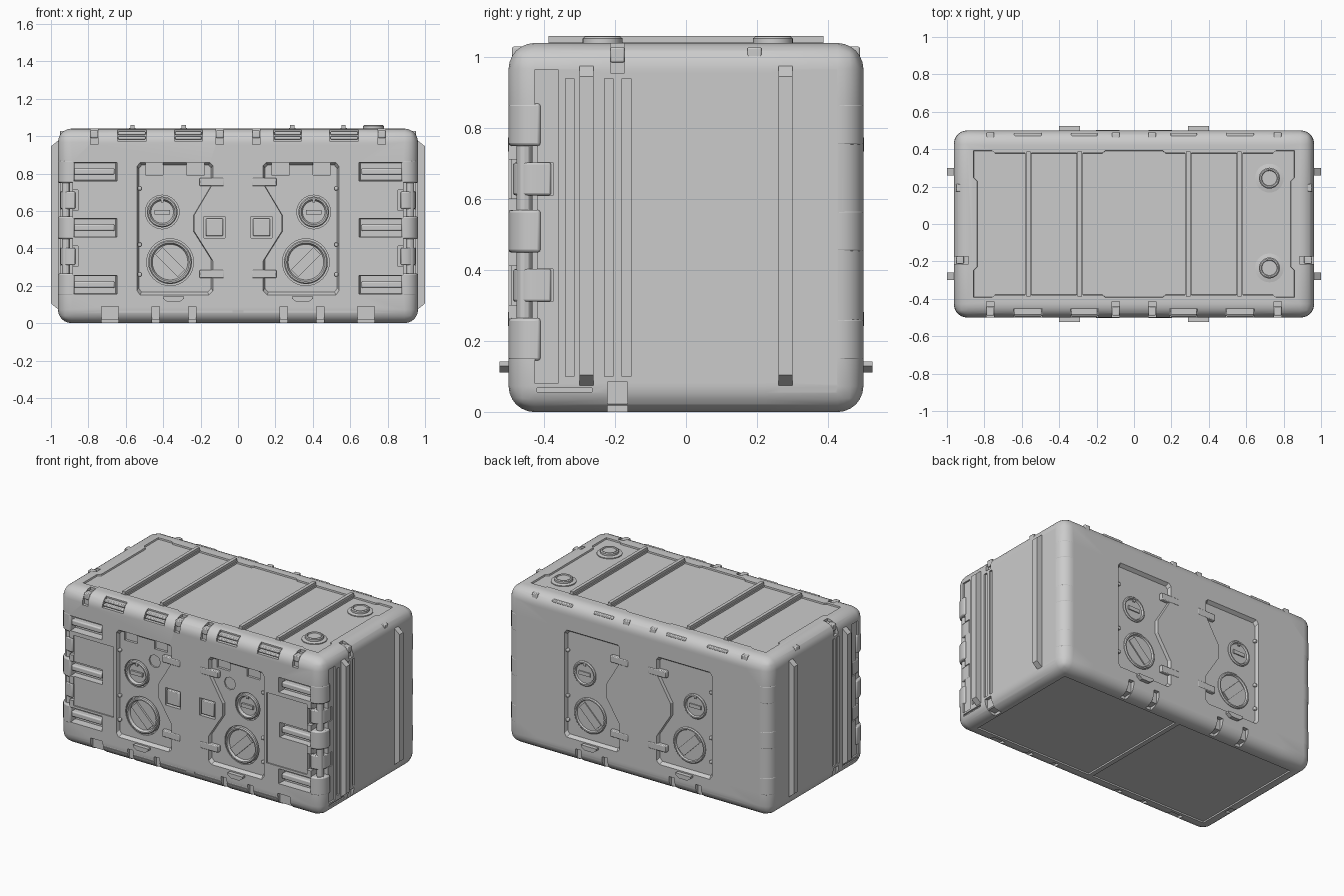
import bpy, bmesh
from math import cos, sin, pi, radians

if "Cube" in bpy.data.objects:
    bpy.data.objects.remove(bpy.data.objects["Cube"])


def axis_point(axis, u, v, d):
    return {'x': (d, u, v), 'y': (u, d, v), 'z': (u, v, d)}[axis]


def prism(bm, pts, axis, d0, d1, scale=1.0):
    """Extrude a 2D profile along an axis, optionally tapering towards d1."""
    us, vs = [p[0] for p in pts], [p[1] for p in pts]
    cu, cv = (min(us) + max(us)) / 2, (min(vs) + max(vs)) / 2
    a = [bm.verts.new(axis_point(axis, u, v, d0)) for u, v in pts]
    b = [bm.verts.new(axis_point(axis, cu + (u - cu) * scale, cv + (v - cv) * scale, d1)) for u, v in pts]
    bm.faces.new(a)
    bm.faces.new(b[::-1])
    for i in range(len(pts)):
        j = (i + 1) % len(pts)
        bm.faces.new((a[i], b[i], b[j], a[j]))


def box(bm, x0, x1, y0, y1, z0, z1):
    prism(bm, [(x0, y0), (x1, y0), (x1, y1), (x0, y1)], 'z', z0, z1)


def lathe(bm, cu, cv, axis, profile, n=32):
    """Revolve (radius, depth) pairs around an axis, capping both ends."""
    rings = [[bm.verts.new(axis_point(axis, cu + r * cos(2 * pi * i / n), cv + r * sin(2 * pi * i / n), d))
              for i in range(n)] for r, d in profile]
    bm.faces.new(rings[0])
    bm.faces.new(rings[-1][::-1])
    for a, b in zip(rings, rings[1:]):
        for i in range(n):
            bm.faces.new((a[i], b[i], b[(i + 1) % n], a[(i + 1) % n]))


def mirror(bm, axes):
    for ax in axes:
        new = bmesh.ops.duplicate(bm, geom=bm.verts[:] + bm.edges[:] + bm.faces[:])['geom']
        for v in new:
            if isinstance(v, bmesh.types.BMVert):
                setattr(v.co, ax, -getattr(v.co, ax))


def finish(name, bm, axes='', bevel=0.0):
    mirror(bm, axes)
    bmesh.ops.recalc_face_normals(bm, faces=bm.faces[:])
    me = bpy.data.meshes.new(name)
    bm.to_mesh(me)
    bm.free()
    ob = bpy.data.objects.new(name, me)
    bpy.context.collection.objects.link(ob)
    if bevel:
        m = ob.modifiers.new('bevel', 'BEVEL')
        m.width, m.segments, m.limit_method = bevel, 2, 'ANGLE'
    smooth(ob)
    return ob


def smooth(ob):
    bpy.ops.object.select_all(action='DESELECT')
    ob.select_set(True)
    bpy.context.view_layer.objects.active = ob
    bpy.ops.object.shade_smooth_by_angle(angle=radians(30))


def cut(target, cutter):
    cutter.hide_render = True
    m = target.modifiers.new('cut', 'BOOLEAN')
    m.operation, m.solver, m.use_self, m.object = 'DIFFERENCE', 'EXACT', True, cutter
    bpy.context.view_layer.objects.active = target
    bpy.ops.object.modifier_apply(modifier=m.name)
    bpy.data.objects.remove(cutter)


# Rounded main case
bm = bmesh.new()
box(bm, -0.963, 0.963, -0.5, 0.5, 0, 1.04)
bmesh.ops.bevel(bm, geom=bm.edges[:], offset=0.073, segments=6, profile=0.5, affect='EDGES')
case = finish('case_body', bm)

RIBS = (0.205, 0.51, 0.81)
BRACKETS = (0.357, 0.657)
WIDE_TOP = ((0.19, 0.34), (0.49, 0.645))
NARROW_TOP = (0.097, 0.768)
KNOBS = ((0.363, 0.326, 0.125), (0.405, 0.594, 0.09))

# Shallow recesses: one quarter (+x, front), mirrored to all four
bm = bmesh.new()
panel = [(0.543, 0.845), (0.527, 0.866), (0.147, 0.866), (0.131, 0.85), (0.131, 0.75), (0.233, 0.578),
         (0.233, 0.492), (0.131, 0.33), (0.131, 0.166), (0.152, 0.144), (0.527, 0.144), (0.543, 0.166)]
prism(bm, panel, 'y', -0.51, -0.478, 0.94)
box(bm, 0.07, 0.182, -0.51, -0.475, 0.455, 0.57)
box(bm, 0.56, 0.855, -0.51, -0.492, 0.27, 0.735)
box(bm, 0.03, 0.73, -0.51, -0.493, 0.056, 0.068)
for y0, y1, z0, z1 in ((0.36, 0.425, 0.08, 0.965), (0.315, 0.34, 0.1, 0.94), (0.205, 0.23, 0.1, 0.94),
                       (0.155, 0.18, 0.1, 0.94), (0.265, 0.42, 0.056, 0.068)):
    box(bm, 0.952, 1.0, -y1, -y0, z0, z1)
mirror(bm, 'xy')
# Lid recess with notched outline, and two floor recesses
q = [(0.845, 0.23), (0.865, 0.25), (0.865, 0.395), (0.765, 0.395), (0.75, 0.382), (0.17, 0.382), (0.155, 0.395)]
lid = q + [(-x, y) for x, y in q[::-1]] + [(-x, -y) for x, y in q] + [(x, -y) for x, y in q[::-1]]
prism(bm, lid, 'z', 1.06, 1.03, 0.99)
for s in (-1, 1):
    box(bm, min(s * 0.015, s * 0.87), max(s * 0.015, s * 0.87), -0.4, 0.4, -0.02, 0.01)
cut(case, finish('shallow_cutter', bm))

# Deep pockets and edge notches
bm = bmesh.new()
for x, z, r in KNOBS:
    lathe(bm, x, z, 'y', [(r, -0.51), (r, -0.45)])
lathe(bm, 0.275, 0.71, 'y', [(0.042, -0.51), (0.042, -0.47)], 8)
for x0, x1 in ((0.18, 0.275), (0.4, 0.495)):
    box(bm, x0, x1, -0.51, -0.462, 0.792, 0.858)
for z in RIBS:
    prism(bm, [(0.645, z - 0.05), (0.9, z - 0.05), (0.9, z + 0.05), (0.645, z + 0.05)], 'y', -0.51, -0.45, 0.92)


def edge_notch(x0, x1, depth_y, z0, depth_z, y0, top=True):
    pts = [(-0.6, z0), (-0.5 + depth_y, z0), (-0.5 + depth_y, 1.04 - depth_z),
           (y0, 1.04 - depth_z), (y0, 1.1), (-0.6, 1.1)]
    prism(bm, [(y, z if top else 1.04 - z) for y, z in pts], 'x', x0, x1)


for x0, x1 in WIDE_TOP:
    edge_notch(x0, x1, 0.03, 0.975, 0.02, -0.455)
for x in NARROW_TOP:
    edge_notch(x - 0.02, x + 0.02, 0.02, 0.955, 0.018, -0.415)
for x0, x1 in ((0.225, 0.265), (0.42, 0.46), (0.64, 0.73)):
    edge_notch(x0, x1, 0.025, 0.95, 0.02, -0.42, False)
for sgn, w in ((1, 0.02), (-1, 0.028)):
    pts = [(1.1, 0.955), (0.943, 0.955), (0.943, 1.022), (0.885, 1.022), (0.885, 1.1), (1.1, 1.1)]
    prism(bm, [(x, z if sgn > 0 else 1.04 - z) for x, z in pts], 'y', -0.193 - w, -0.193 + w)
cut(case, finish('deep_cutter', bm, 'xy'))

# Vertical corner channels
bm = bmesh.new()
box(bm, 0.885, 1.1, -0.6, -0.42, 0.15, 0.865)
mirror(bm, 'xy')
cut(case, finish('corner_cutter', bm))
bm = bmesh.new()
for z in BRACKETS:
    box(bm, 0.94, 1.1, -0.43, -0.375, z - 0.046, z + 0.046)
    box(bm, 0.855, 0.89, -0.6, -0.475, z - 0.055, z + 0.055)
cut(case, finish('bracket_cutter', bm, 'xy'))
smooth(case)


# Bumpers and brackets wrapping each vertical corner
def corner(bm, x0, x1, y0, y1, r, z0, z1):
    arc = [(x1 - r + r * cos(a), -(y1 - r + r * sin(a))) for a in [i * pi / 12 for i in range(7)]]
    prism(bm, [(x0, -y0), (x1, -y0)] + arc + [(x0, -y1)], 'z', z0, z1)


bm = bmesh.new()
for z in RIBS:
    corner(bm, 0.875, 0.963, 0.41, 0.5, 0.07, z - 0.06, z + 0.06)
finish('corner_bumpers', bm, 'xy', 0.008)
bm = bmesh.new()
for z in BRACKETS:
    corner(bm, 0.87, 0.95, 0.38, 0.487, 0.06, z - 0.046, z + 0.046)
finish('corner_brackets', bm, 'xy', 0.006)
bm = bmesh.new()
lathe(bm, 0.92, -0.455, 'z', [(0.022, 0.16), (0.022, 0.86)], 12)
finish('corner_rods', bm, 'xy')

# Grip bars inside the front and back slots
bm = bmesh.new()
for z in RIBS:
    box(bm, 0.66, 0.885, -0.488, -0.44, z - 0.018, z + 0.018)
finish('grip_bars', bm, 'xy', 0.008)

# Round knobs with slot bars
bm = bmesh.new()
for x, z, r in KNOBS:
    lathe(bm, x, z, 'y', [(r - 0.008, -0.44), (r - 0.008, -0.482), (r - 0.014, -0.488), (r - 0.022, -0.488),
                          (r - 0.03, -0.472)])
for (x, z, _), ang, l, w in zip(KNOBS, (pi / 4, 0), (0.085, 0.042), (0.028, 0.012)):
    c, s = cos(ang), sin(ang)
    prism(bm, [(x + c * a * l - s * b * w, z + s * a * l + c * b * w)
               for a, b in ((-1, -1), (1, -1), (1, 1), (-1, 1))], 'y', -0.46, -0.485)
box(bm, 0.397, 0.412, -0.485, -0.46, 0.645, 0.668)
finish('front_knobs', bm, 'xy')

# Square buttons, hinge clips and panel edge pegs
bm = bmesh.new()
box(bm, 0.08, 0.172, -0.499, -0.46, 0.466, 0.559)
for z in (0.754, 0.262):
    box(bm, 0.075, 0.205, -0.502, -0.47, z - 0.022, z + 0.022)
for z in (0.26, 0.42, 0.72):
    box(bm, 0.515, 0.535, -0.495, -0.47, z - 0.01, z + 0.01)
finish('buttons_and_clips', bm, 'xy', 0.005)

# Protruding pull tabs below the panels
bm = bmesh.new()
prism(bm, [(0.29, 0.142), (0.29, 0.13), (0.315, 0.112), (0.375, 0.112), (0.4, 0.13), (0.4, 0.142)], 'y', -0.48, -0.525)
finish('pull_tabs', bm, 'xy')

# Latch bars in the upper edge notches
bm = bmesh.new()
for x0, x1 in WIDE_TOP:
    box(bm, x0 + 0.004, x1 - 0.004, -0.494, -0.46, 0.982, 0.998)
    box(bm, x0 + 0.004, x1 - 0.004, -0.487, -0.45, 1.006, 1.024)
for x in NARROW_TOP:
    box(bm, x - 0.02, x + 0.02, -0.49, -0.44, 0.99, 1.03)
box(bm, 0.91, 0.953, -0.213, -0.173, 0.985, 1.028)
finish('edge_latches', bm, 'xy', 0.005)

# Tall chamfered ribs on both ends
bm = bmesh.new()
prism(bm, [(0.94, 0.073), (0.963, 0.075), (1.0, 0.105), (1.0, 0.945), (0.963, 0.975), (0.94, 0.977)], 'y', -0.3, -0.26)
finish('end_ribs', bm, 'xy')

# Lid cross bars and filler caps
bm = bmesh.new()
for x in (0.29, 0.565):
    box(bm, x - 0.018, x + 0.018, -0.388, 0.388, 1.02, 1.043)
    box(bm, x - 0.011, x + 0.011, -0.388, 0.388, 1.03, 1.06)
finish('lid_bars', bm, 'x')
bm = bmesh.new()
for y in (-0.235, 0.245):
    lathe(bm, 0.724, y, 'z', [(0.077, 1.02), (0.077, 1.036), (0.056, 1.04), (0.056, 1.053),
                              (0.05, 1.058), (0.043, 1.058), (0.04, 1.052)])
finish('lid_caps', bm)
